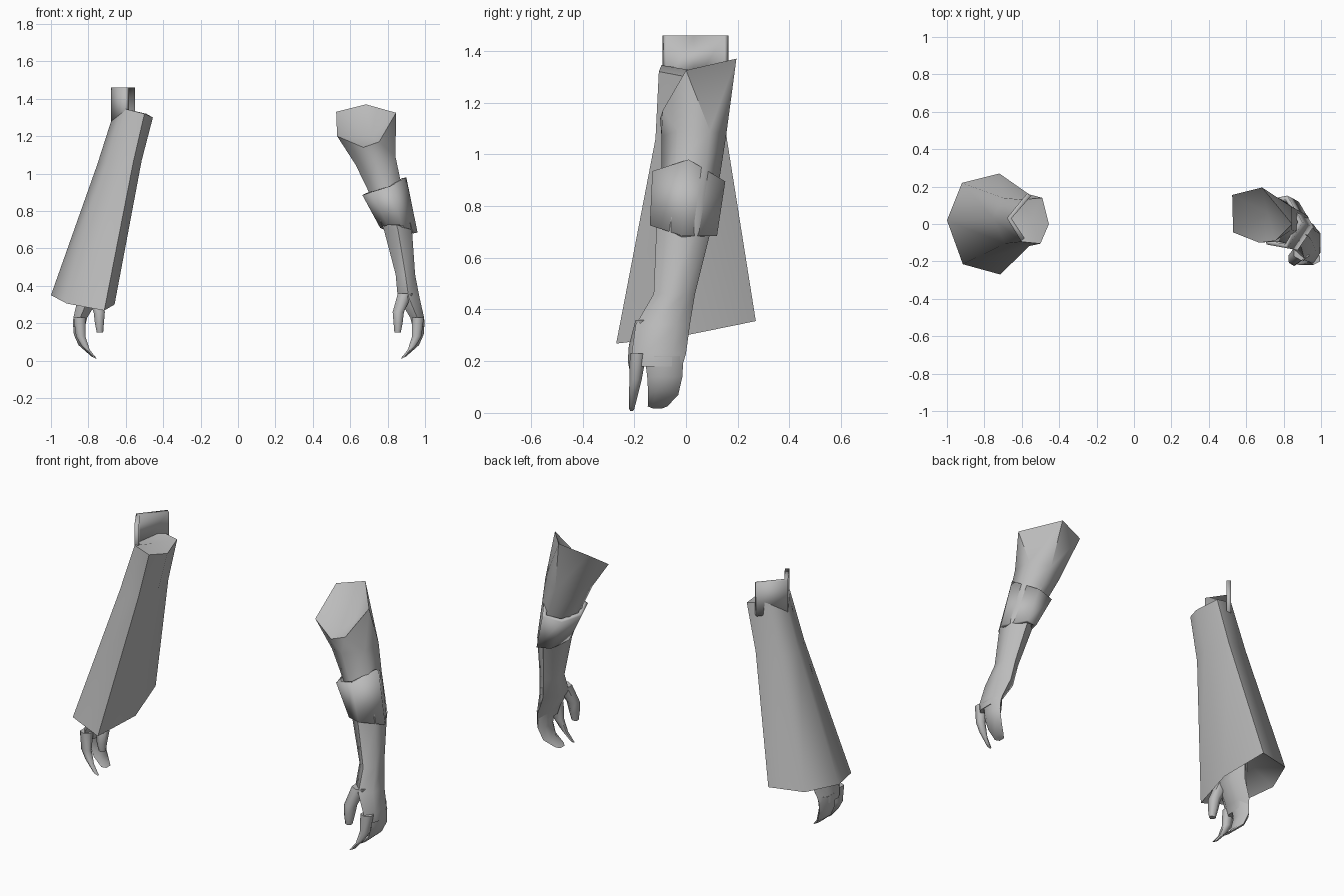
import bpy, bmesh, math
from mathutils import Vector

if "Cube" in bpy.data.objects:
    bpy.data.objects.remove(bpy.data.objects["Cube"])

skin = bpy.data.materials.new("plain_grey")
skin.diffuse_color = (0.5, 0.5, 0.5, 1)
skin.use_nodes = True
skin.node_tree.nodes["Principled BSDF"].inputs["Base Color"].default_value = skin.diffuse_color


def finish(name, bm, angle=50):
    bmesh.ops.recalc_face_normals(bm, faces=bm.faces)
    me = bpy.data.meshes.new(name)
    bm.to_mesh(me)
    bm.free()
    me.materials.append(skin)
    ob = bpy.data.objects.new(name, me)
    bpy.context.collection.objects.link(ob)
    bpy.ops.object.select_all(action='DESELECT')
    ob.select_set(True)
    bpy.context.view_layer.objects.active = ob
    bpy.ops.object.shade_smooth_by_angle(angle=math.radians(angle))
    return ob


def oval(cx, cy, z, hx, hy, tilt=0.0):
    """Six-sided ring with the given half widths; tilt raises z along x."""
    pts = []
    for i in range(6):
        a = math.radians(90 - 60 * i)
        dx = hx * math.cos(a) / 0.866
        pts.append((cx + dx, cy + hy * math.sin(a), z + tilt * dx))
    return pts


def loft(name, rings, start=None, end=None, place=lambda p: p, angle=65):
    """Skin the rings; start and end are the tips of the closing fans."""
    bm = bmesh.new()
    vs = [[bm.verts.new(place(p)) for p in r] for r in rings]
    n = len(rings[0])
    for a, b in zip(vs, vs[1:]):
        for i in range(n):
            j = (i + 1) % n
            bm.faces.new((a[i], a[j], b[j], b[i]))
    for ring, pts, tip in ((vs[0], rings[0], start), (vs[-1], rings[-1], end)):
        if tip is None:
            tip = sum((Vector(p) for p in pts), Vector()) / n
        c = bm.verts.new(place(tuple(tip)))
        for i in range(n):
            bm.faces.new((ring[i], ring[(i + 1) % n], c))
    return finish(name, bm, angle)


def mirrored(p):
    return (0.115 - p[0], p[1], p[2])


# Shoulder opening and arm sections
shoulder = [(0.685, 0.195, 1.37), (0.845, 0.0, 1.325), (0.755, -0.09, 1.17),
            (0.67, -0.10, 1.14), (0.53, -0.045, 1.20), (0.525, 0.155, 1.33)]
upper = [oval(0.735, 0.03, 1.07, 0.107, 0.125, 0.2),
         oval(0.78, 0.02, 0.94, 0.09, 0.115, 0.2)]
lower = [oval(0.855, -0.01, 0.70, 0.075, 0.105),
         oval(0.895, -0.045, 0.46, 0.052, 0.08),
         oval(0.912, -0.09, 0.34, 0.058, 0.105),
         oval(0.958, -0.105, 0.23, 0.037, 0.105),
         oval(0.966, -0.105, 0.18, 0.032, 0.09)]
loft("bare_arm", [shoulder] + upper + lower, start=(0.715, 0.06, 1.2))
loft("sleeved_forearm", lower, place=mirrored)

# Fingers and thumb for each hand
digits = {
    "grouped_fingers": [oval(0.962, -0.085, 0.22, 0.034, 0.075),
                        oval(0.966, -0.082, 0.14, 0.027, 0.068),
                        oval(0.942, -0.088, 0.07, 0.026, 0.058, 0.5),
                        oval(0.892, -0.11, 0.025, 0.018, 0.038, 0.4)],
    "index_finger": [oval(0.962, -0.185, 0.23, 0.032, 0.032),
                     oval(0.956, -0.195, 0.13, 0.025, 0.024),
                     oval(0.93, -0.203, 0.07, 0.022, 0.017, 0.5),
                     oval(0.885, -0.21, 0.015, 0.016, 0.01, 0.5)],
    "thumb": [oval(0.895, -0.15, 0.36, 0.04, 0.045),
              oval(0.857, -0.185, 0.26, 0.03, 0.036),
              oval(0.856, -0.195, 0.20, 0.024, 0.03),
              oval(0.853, -0.197, 0.15, 0.017, 0.018)],
}
for part, rings in digits.items():
    loft("bare_" + part, rings)
    loft("sleeved_" + part, rings, place=mirrored)


# Open walls given real thickness
def wall(name, top, bottom, closed, thick):
    bm = bmesh.new()
    a = [bm.verts.new(p) for p in top]
    b = [bm.verts.new(p) for p in bottom]
    n = len(top)
    for i in range(n if closed else n - 1):
        j = (i + 1) % n
        bm.faces.new((a[i], a[j], b[j], b[i]))
    centre = sum((v.co for v in bm.verts), Vector()) / len(bm.verts)
    ob = finish(name, bm, 62)
    out = sum((f.normal.dot(f.center - centre) for f in ob.data.polygons))
    mod = ob.modifiers.new("thickness", 'SOLIDIFY')
    mod.thickness = thick
    mod.offset = -1 if out > 0 else 1
    return ob


# Forearm cuff
wall("cuff",
     [(0.90, 0.01, 0.98), (0.82, -0.13, 0.935), (0.71, -0.11, 0.90),
      (0.665, 0.01, 0.885), (0.71, 0.13, 0.88), (0.82, 0.152, 0.895)],
     [(0.96, -0.015, 0.685), (0.875, -0.14, 0.725), (0.80, -0.12, 0.725),
      (0.76, -0.01, 0.71), (0.80, 0.10, 0.69), (0.88, 0.12, 0.685)], True, 0.025)

# Long flared sleeve
top = [(-0.455, 0.0, 1.30), (-0.50, -0.105, 1.32), (-0.60, -0.095, 1.345),
       (-0.672, 0.03, 1.30), (-0.60, 0.13, 1.345), (-0.49, 0.14, 1.32)]
middle = [(-0.515, 0.0, 1.07), (-0.56, -0.118, 1.06), (-0.69, -0.105, 1.06),
          (-0.752, 0.03, 1.05), (-0.70, 0.14, 1.06), (-0.56, 0.158, 1.06)]
hem = [(-0.66, 0.0, 0.30), (-0.715, -0.27, 0.268), (-0.915, -0.215, 0.305),
       (-1.0, 0.02, 0.35), (-0.92, 0.22, 0.36), (-0.72, 0.27, 0.355)]
loft("sleeve", [top, middle, hem], start=(-0.555, 0.02, 1.325),
     end=(-0.79, 0.0, 0.48), angle=62)

# Folded plate rising from the sleeve top
plate = [(-0.57, 0.165), (-0.68, 0.032), (-0.605, -0.09)]
wall("shoulder_plate", [(x, y, 1.46) for x, y in plate],
     [(x, y, 1.27) for x, y in plate], False, 0.025)
